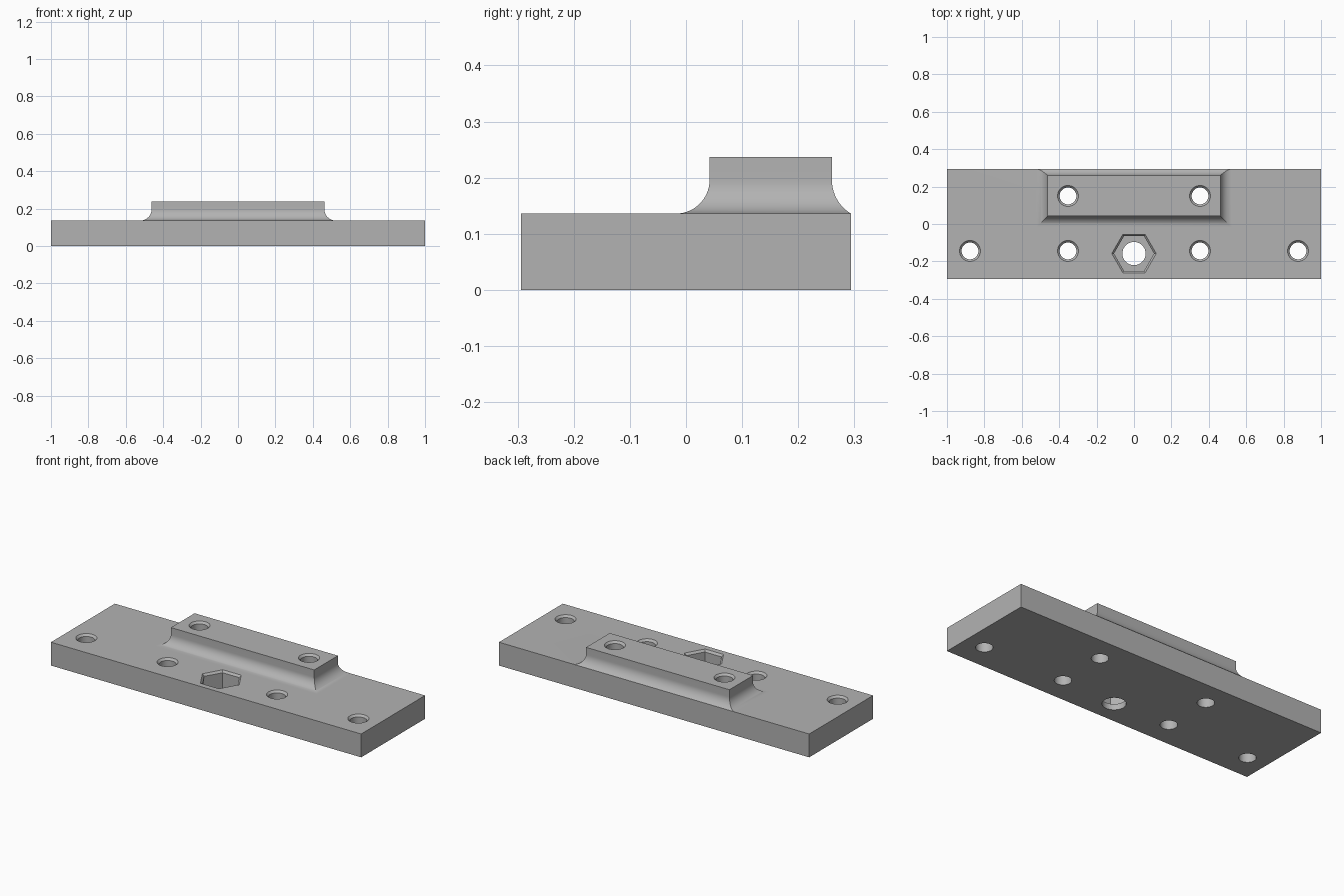
import bpy, bmesh
from math import cos, sin, pi, sqrt

if "Cube" in bpy.data.objects:
    bpy.data.objects.remove(bpy.data.objects["Cube"], do_unlink=True)

grey = bpy.data.materials.new("matte grey")
grey.use_nodes = True
colour = (0.45, 0.45, 0.45, 1)
grey.diffuse_color = colour
grey.node_tree.nodes["Principled BSDF"].inputs["Base Color"].default_value = colour


def loft(name, rings):
    """Closed solid skinned through a stack of equal-sized rings."""
    bm = bmesh.new()
    loops = [[bm.verts.new(p) for p in ring] for ring in rings]
    for a, b in zip(loops, loops[1:]):
        for i in range(len(a)):
            j = (i + 1) % len(a)
            bm.faces.new((a[i], a[j], b[j], b[i]))
    bm.faces.new(loops[0][::-1])
    bm.faces.new(loops[-1])
    bmesh.ops.recalc_face_normals(bm, faces=bm.faces)
    mesh = bpy.data.meshes.new(name)
    bm.to_mesh(mesh)
    bm.free()
    mesh.materials.append(grey)
    obj = bpy.data.objects.new(name, mesh)
    bpy.context.collection.objects.link(obj)
    return obj


def rect(half_x, front, back, z):
    return [(-half_x, front, z), (half_x, front, z), (half_x, back, z), (-half_x, back, z)]


def circle(x, y, r, z, sides):
    return [(x + r * cos(2 * pi * i / sides), y + r * sin(2 * pi * i / sides), z)
            for i in range(sides)]


def boolean(target, tool, operation):
    mod = target.modifiers.new(operation.lower(), "BOOLEAN")
    mod.operation, mod.solver, mod.object = operation, "EXACT", tool
    bpy.context.view_layer.objects.active = target
    bpy.ops.object.modifier_apply(modifier=mod.name)
    bpy.data.objects.remove(tool, do_unlink=True)


def drill(x, y, top, bottom, r, rim, sides, chamfer):
    """Cut a straight pocket or hole with a chamfered mouth."""
    tool = loft("cutter", [circle(x, y, r, bottom, sides),
                           circle(x, y, r, top - chamfer, sides),
                           circle(x, y, rim, top, sides),
                           circle(x, y, rim, top + 0.05, sides)])
    tool.hide_render = True
    boolean(plate, tool, "DIFFERENCE")


# Flat base plate
PLATE_TOP, BLOCK_TOP = 0.136, 0.237
plate = loft("mounting_plate", [rect(1, -0.294, 0.294, 0), rect(1, -0.294, 0.294, PLATE_TOP)])

# Raised block flaring into the plate, with a shorter flare at the back edge
HALF, FRONT, BACK = 0.462, 0.042, 0.26
FLARE, BACK_FLARE = 0.06, 0.07
rings = [rect(HALF, FRONT, BACK, BLOCK_TOP)]
STEPS = 14
for i in range(STEPS + 1):
    drop = FLARE * sin(pi / 2 * i / STEPS)
    off = FLARE - sqrt(max(FLARE ** 2 - drop ** 2, 0))
    back_off = BACK_FLARE - sqrt(BACK_FLARE ** 2 - drop ** 2)
    rings.append(rect(HALF + off, FRONT - off, min(BACK + back_off, 0.2938),
                      PLATE_TOP + FLARE - drop))
rings.append(rect(HALF, FRONT, BACK, PLATE_TOP - 0.03))
boolean(plate, loft("raised_block", rings), "UNION")

# Screw holes, mirrored left and right
for side in (-1, 1):
    for x, y, top in ((0.877, -0.144, PLATE_TOP), (0.353, -0.144, PLATE_TOP),
                      (0.353, 0.15, BLOCK_TOP)):
        drill(side * x, y, top, -0.05, 0.045, 0.056, 40, 0.012)

# Hexagonal nut pocket with a bolt hole through its floor
drill(0, -0.158, PLATE_TOP, 0.034, 0.107, 0.119, 6, 0.012)
drill(0, -0.158, PLATE_TOP, -0.05, 0.062, 0.062, 48, 0.012)

# Smooth the flares and bores, keep the corners crisp
bpy.ops.object.select_all(action="DESELECT")
plate.select_set(True)
bpy.context.view_layer.objects.active = plate
bpy.ops.object.shade_smooth_by_angle(angle=pi / 7)
